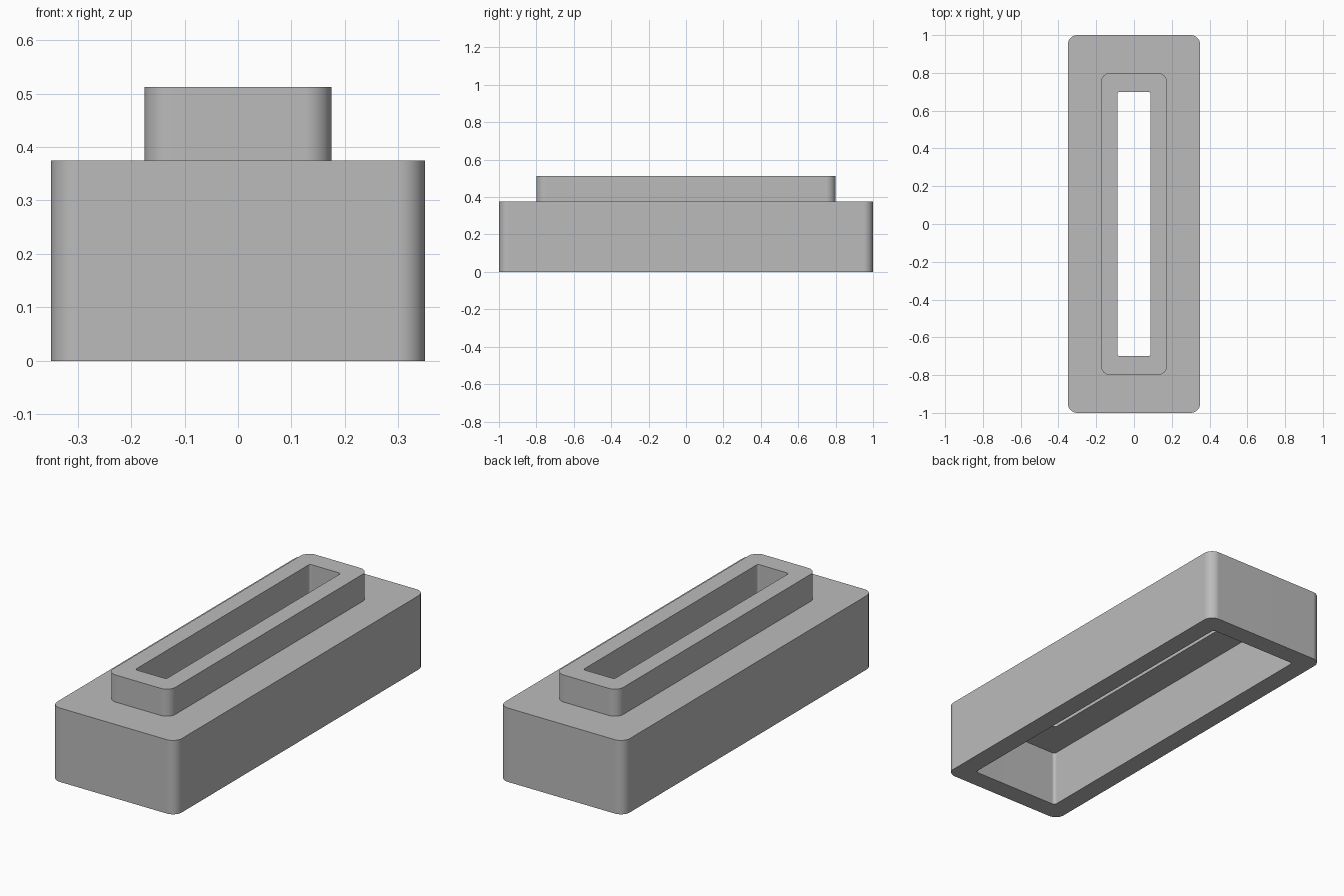
import bpy, bmesh
from math import cos, sin, pi

cube = bpy.data.objects.get("Cube")
if cube:
    bpy.data.objects.remove(cube, do_unlink=True)

CORNER_STEPS = 10


def material(name, value):
    mat = bpy.data.materials.new(name)
    mat.use_nodes = True
    colour = (value, value, value, 1)
    mat.diffuse_color = colour
    mat.node_tree.nodes["Principled BSDF"].inputs["Base Color"].default_value = colour
    return mat


def rounded_ring(bm, half_x, half_y, radius, z):
    """One rounded rectangle of vertices, counter-clockwise."""
    ring = []
    for corner, (sx, sy) in enumerate([(1, 1), (-1, 1), (-1, -1), (1, -1)]):
        for step in range(CORNER_STEPS + 1):
            a = (corner + step / CORNER_STEPS) * pi / 2
            x = sx * (half_x - radius) + radius * cos(a)
            y = sy * (half_y - radius) + radius * sin(a)
            ring.append(bm.verts.new((x, y, z)))
    return ring


def ring_shell(name, sections, mat):
    """Join rounded rectangles one after another into a closed hollow body."""
    bm = bmesh.new()
    rings = [rounded_ring(bm, *s) for s in sections]
    for low, high in zip(rings, rings[1:] + rings[:1]):
        for i in range(len(low)):
            j = (i + 1) % len(low)
            bm.faces.new((low[i], low[j], high[j], high[i]))
    bmesh.ops.recalc_face_normals(bm, faces=bm.faces)
    mesh = bpy.data.meshes.new(name)
    bm.to_mesh(mesh)
    bm.free()
    obj = bpy.data.objects.new(name, mesh)
    bpy.context.collection.objects.link(obj)
    mesh.materials.append(mat)
    bpy.ops.object.select_all(action="DESELECT")
    obj.select_set(True)
    bpy.context.view_layer.objects.active = obj
    bpy.ops.object.shade_smooth_by_angle(angle=pi / 6)
    # Keep the broad walls flat beside the rounded corners
    weighted = obj.modifiers.new("flat walls", "WEIGHTED_NORMAL")
    weighted.keep_sharp = True
    return obj


# Heights of the cavity ceiling, the shoulder and the rim of the neck
CEILING, SHOULDER, RIM = 0.2875, 0.375, 0.5125

base = (0.35, 1.0, 0.05)
neck = (0.175, 0.8, 0.05)
slot = (0.0875, 0.7, 0.0125)
cavity = (0.25, 0.9, 0.015)

# Outside wall, shoulder, neck, slot through the roof, then the open cavity
ring_shell("slotted_housing", [
    (*base, 0), (*base, SHOULDER),
    (*neck, SHOULDER), (*neck, RIM),
    (*slot, RIM), (*slot, CEILING),
    (*cavity, CEILING), (*cavity, 0),
], material("mid grey", 0.5))
